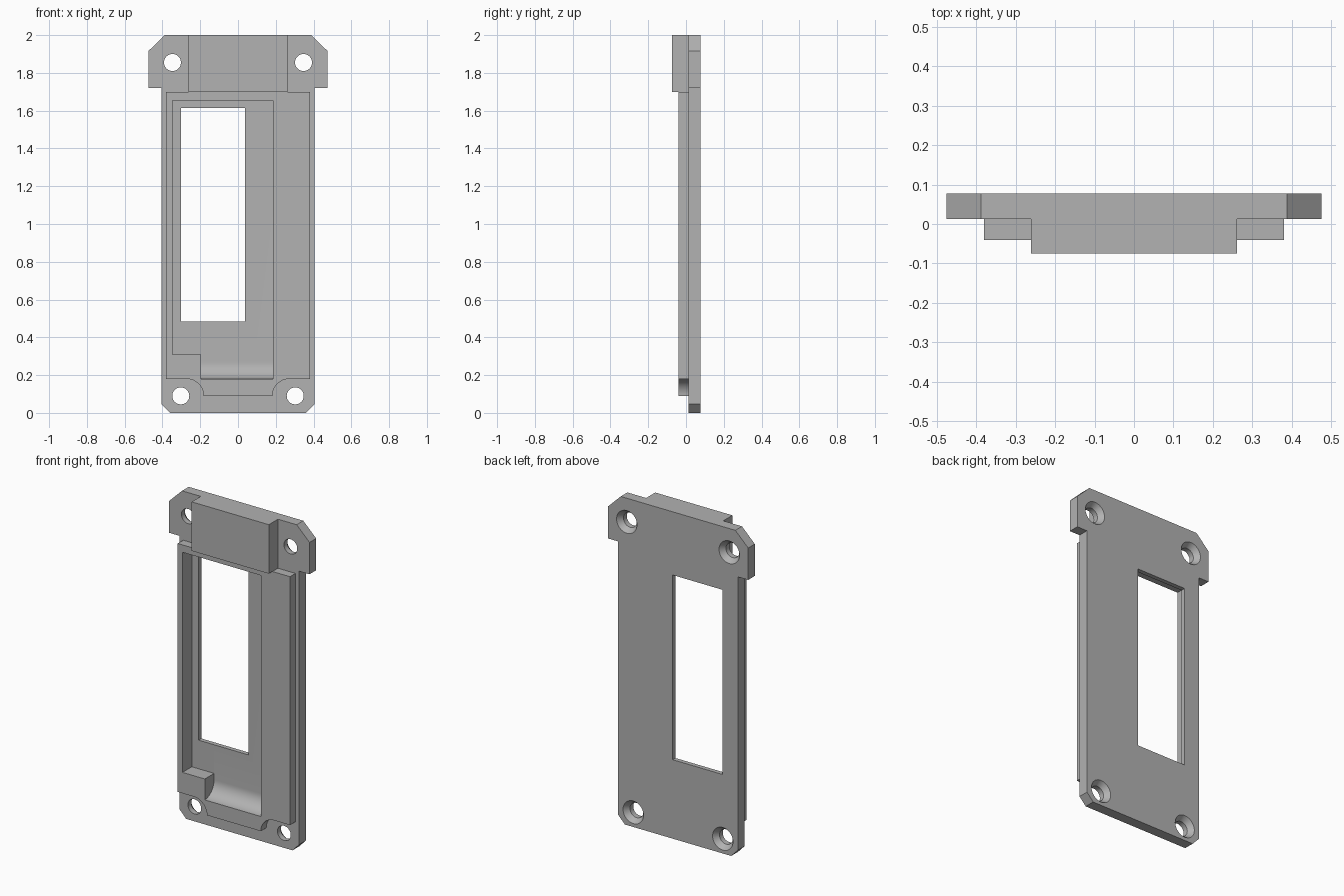
import bpy, bmesh, math
from mathutils import Matrix

cube = bpy.data.objects.get("Cube")
if cube:
    bpy.data.objects.remove(cube)

gray = bpy.data.materials.new("plain gray")
gray.use_nodes = True
color = (0.445, 0.445, 0.445, 1)
gray.diffuse_color = color
gray.node_tree.nodes["Principled BSDF"].inputs["Base Color"].default_value = color

BACK, STEP, FRONT = 0.077, 0.013, -0.04   # depths of the stacked layers
FLOOR = 0.05                              # depth of the pocket floor


def finish(name, bm):
    bmesh.ops.recalc_face_normals(bm, faces=bm.faces)
    mesh = bpy.data.meshes.new(name)
    bm.to_mesh(mesh)
    bm.free()
    mesh.materials.append(gray)
    ob = bpy.data.objects.new(name, mesh)
    bpy.context.collection.objects.link(ob)
    return ob


def prism(name, points, start, end, axis="y"):
    """Extrude an (x, z) profile along y, or a (y, z) profile along x."""
    bm = bmesh.new()
    place = (lambda a, b, t: (a, t, b)) if axis == "y" else (lambda a, b, t: (t, a, b))
    face = bm.faces.new([bm.verts.new(place(a, b, start)) for a, b in points])
    grown = bmesh.ops.extrude_face_region(bm, geom=[face])["geom"]
    shift = place(0, 0, end - start)
    bmesh.ops.translate(bm, vec=shift, verts=[g for g in grown if isinstance(g, bmesh.types.BMVert)])
    return finish(name, bm)


def box(name, x0, x1, z0, z1, y0, y1):
    return prism(name, [(x0, z0), (x1, z0), (x1, z1), (x0, z1)], y0, y1)


def cone(name, x, z, y0, y1, r0, r1):
    bm = bmesh.new()
    spin = Matrix.Translation((x, (y0 + y1) / 2, z)) @ Matrix.Rotation(-math.pi / 2, 4, "X")
    bmesh.ops.create_cone(bm, cap_ends=True, segments=40, radius1=r0, radius2=r1,
                          depth=y1 - y0, matrix=spin)
    return finish(name, bm)


def arc(cx, cz, r, a0, a1, n=12):
    return [(cx + r * math.cos(math.radians(a0 + (a1 - a0) * i / n)),
             cz + r * math.sin(math.radians(a0 + (a1 - a0) * i / n))) for i in range(n + 1)]


def mirrored(half):
    """Close a right-hand outline with its mirror image."""
    return half + [(-x, z) for x, z in reversed(half)]


def combine(target, other, operation):
    mod = target.modifiers.new(operation, "BOOLEAN")
    mod.operation, mod.solver, mod.object = operation, "EXACT", other
    bpy.context.view_layer.objects.active = target
    bpy.ops.object.modifier_apply(modifier=mod.name)
    bpy.data.objects.remove(other)


# Back plate with chamfered foot and mounting ears
body = prism("mounting_plate", mirrored([
    (0.36, 0), (0.405, 0.047), (0.405, 1.72), (0.475, 1.72), (0.475, 1.915), (0.388, 2)]),
    STEP, BACK)

# Raised front panel, scooped around the lower screw holes
panel = prism("raised_panel", mirrored(
    arc(0.272, 0.09, 0.09, 180, 90) + [(0.38, 0.18), (0.38, 1.70)]), FRONT, 0.03)
combine(body, panel, "UNION")

# Thick block between the ears
combine(body, box("top_block", -0.261, 0.261, 1.70, 2, -0.075, 0.03), "UNION")

# Pocket with a rounded ramp at its lower end
r = FLOOR - FRONT
ramp = arc(FRONT, 0.18 + r, r, -90, 0)
combine(body, prism("pocket_cutter", [(-0.2, 0.18)] + ramp + [(FLOOR, 1.655), (-0.2, 1.655)],
                    -0.197, 0.185, "x"), "DIFFERENCE")
combine(body, box("pocket_side_cutter", -0.348, -0.1, 0.308, 1.655, -0.2, FLOOR), "DIFFERENCE")

# Window through the pocket floor
combine(body, box("window_cutter", -0.302, 0.037, 0.483, 1.613, -0.1, 0.2), "DIFFERENCE")

# Countersunk screw holes
for x, z in ((0.347, 1.855), (0.303, 0.09)):
    for side in (-1, 1):
        combine(body, cone("hole_cutter", side * x, z, -0.1, 0.2, 0.045, 0.045), "DIFFERENCE")
        combine(body, cone("sink_cutter", side * x, z, 0.045, BACK + 0.001, 0.045, 0.07), "DIFFERENCE")

# Smooth the round surfaces and keep the edges crisp
bpy.ops.object.select_all(action="DESELECT")
body.select_set(True)
bpy.context.view_layer.objects.active = body
bpy.ops.object.shade_smooth_by_angle(angle=math.radians(25))
